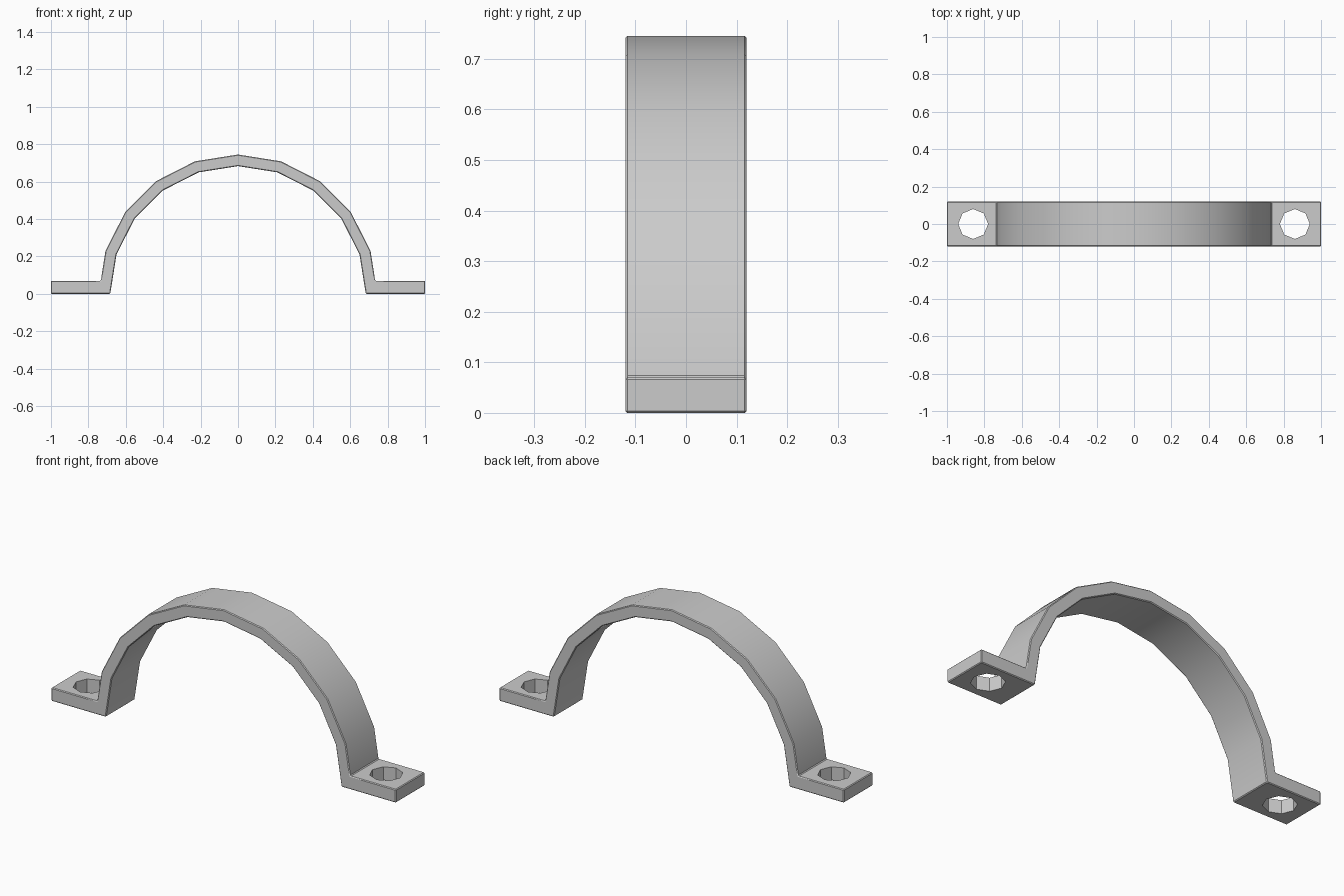
import bpy, bmesh
from math import sin, cos, radians

if "Cube" in bpy.data.objects:
    bpy.data.objects.remove(bpy.data.objects["Cube"])

R_OUT, R_IN, HALF_W, TAB_H = 0.745, 0.683, 0.12, 0.07


def arc(radius, angles):
    return [(radius * cos(radians(a)), radius * sin(radians(a))) for a in angles]


# Strap profile: outer arch, left foot, inner arch, right foot
profile = [(1, 0), (1, TAB_H), (0.734, TAB_H)]
profile += arc(R_OUT, range(18, 163, 18))
profile += [(-0.734, TAB_H), (-1, TAB_H), (-1, 0)]
profile += arc(R_IN, range(180, -1, -18))

bm = bmesh.new()
face = bm.faces.new([bm.verts.new((x, -HALF_W, z)) for x, z in profile])
ext = bmesh.ops.extrude_face_region(bm, geom=[face])
for v in ext["geom"]:
    if isinstance(v, bmesh.types.BMVert):
        v.co.y = HALF_W
bmesh.ops.recalc_face_normals(bm, faces=bm.faces)
mesh = bpy.data.meshes.new("pipe_strap")
bm.to_mesh(mesh)
bm.free()
strap = bpy.data.objects.new("pipe_strap", mesh)
bpy.context.collection.objects.link(strap)

# Slightly eased edges
bev = strap.modifiers.new("bevel", "BEVEL")
bev.width, bev.segments = 0.004, 1
bev.limit_method, bev.angle_limit = "ANGLE", radians(40)

# Octagonal screw holes
cutters = []
for side in (-1, 1):
    bpy.ops.mesh.primitive_cylinder_add(vertices=8, radius=0.08, depth=0.4,
                                        location=(side * 0.86, 0, 0))
    cutter = bpy.context.object
    cutter.name = "hole_cutter"
    cutter.hide_render = True
    cutters.append(cutter)
    cut = strap.modifiers.new("hole", "BOOLEAN")
    cut.operation, cut.solver, cut.object = "DIFFERENCE", "EXACT", cutter

bpy.ops.object.select_all(action="DESELECT")
strap.select_set(True)
bpy.context.view_layer.objects.active = strap
for name in [m.name for m in strap.modifiers]:
    bpy.ops.object.modifier_apply(modifier=name)
for cutter in cutters:
    bpy.data.objects.remove(cutter)
bpy.ops.object.shade_smooth_by_angle(angle=radians(30))
